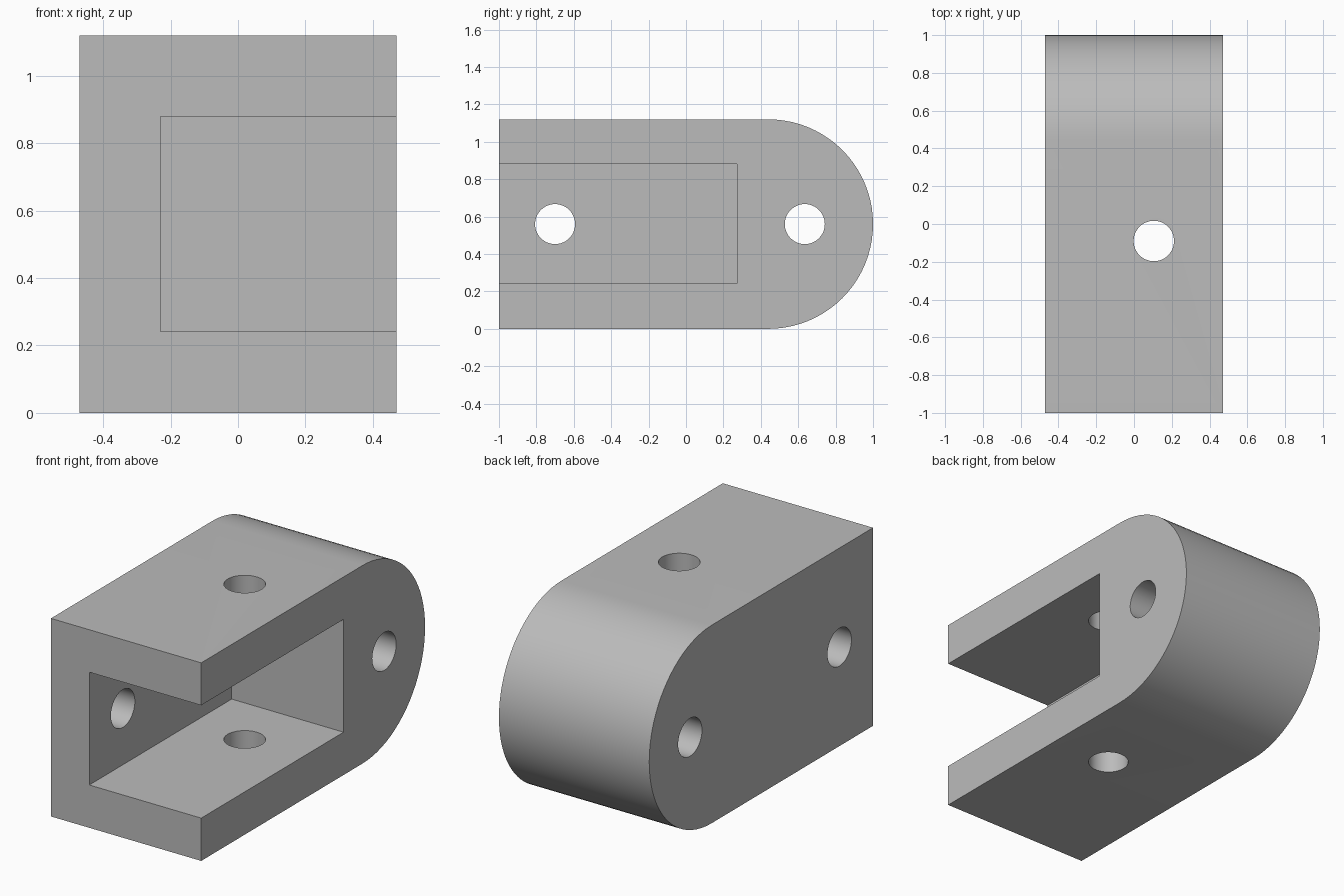
import bpy, bmesh, math
from mathutils import Matrix, Vector

cube = bpy.data.objects.get("Cube")
if cube:
    bpy.data.objects.remove(cube, do_unlink=True)

HALF_W, RADIUS, ARC_Y = 0.47, 0.56, 0.44
HOLE_R = 0.107

grey = bpy.data.materials.new("plain grey")
grey.use_nodes = True
colour = (0.5, 0.5, 0.5, 1)
grey.diffuse_color = colour
grey.node_tree.nodes["Principled BSDF"].inputs["Base Color"].default_value = colour


def to_object(name, bm):
    bmesh.ops.recalc_face_normals(bm, faces=bm.faces)
    mesh = bpy.data.meshes.new(name)
    bm.to_mesh(mesh)
    bm.free()
    mesh.materials.append(grey)
    obj = bpy.data.objects.new(name, mesh)
    bpy.context.collection.objects.link(obj)
    return obj


def extrude_profile(name, points, x0, x1):
    """Extrude a (y, z) outline along x."""
    bm = bmesh.new()
    face = bm.faces.new([bm.verts.new((x0, y, z)) for y, z in points])
    new = bmesh.ops.extrude_face_region(bm, geom=[face])["geom"]
    verts = [v for v in new if isinstance(v, bmesh.types.BMVert)]
    bmesh.ops.translate(bm, verts=verts, vec=(x1 - x0, 0, 0))
    return to_object(name, bm)


def drill(name, centre, axis):
    """Long cylinder cutter along an axis."""
    bm = bmesh.new()
    turn = Vector((0, 0, 1)).rotation_difference(Vector(axis)).to_matrix().to_4x4()
    bmesh.ops.create_cone(bm, cap_ends=True, segments=48, radius1=HOLE_R,
                          radius2=HOLE_R, depth=3,
                          matrix=Matrix.Translation(centre) @ turn)
    return to_object(name, bm)


# Block with a rounded back end
steps = 40
angles = [-math.pi / 2 + math.pi * i / steps for i in range(steps + 1)]
outline = [(-1, 0)]
outline += [(ARC_Y + RADIUS * math.cos(a), RADIUS + RADIUS * math.sin(a)) for a in angles]
outline += [(-1, 2 * RADIUS)]
body = extrude_profile("clevis_body", outline, -HALF_W, HALF_W)

# Pocket open to the front and left, plus the drilled holes
cutters = [
    extrude_profile("pocket_cutter",
                    [(-1.2, 0.242), (0.272, 0.242), (0.272, 0.88), (-1.2, 0.88)], -0.23, 0.7),
    drill("front_pin_cutter", (0, -0.7, RADIUS), (1, 0, 0)),
    drill("back_pin_cutter", (0, 0.635, RADIUS), (1, 0, 0)),
    drill("upright_pin_cutter", (0.105, -0.09, RADIUS), (0, 0, 1)),
]
bpy.ops.object.select_all(action="DESELECT")
body.select_set(True)
bpy.context.view_layer.objects.active = body
for cutter in cutters:
    cut = body.modifiers.new(cutter.name, "BOOLEAN")
    cut.operation, cut.solver, cut.object = "DIFFERENCE", "EXACT", cutter
    bpy.ops.object.modifier_apply(modifier=cut.name)
    bpy.data.objects.remove(cutter, do_unlink=True)

bpy.ops.object.shade_smooth_by_angle(angle=math.radians(30))
